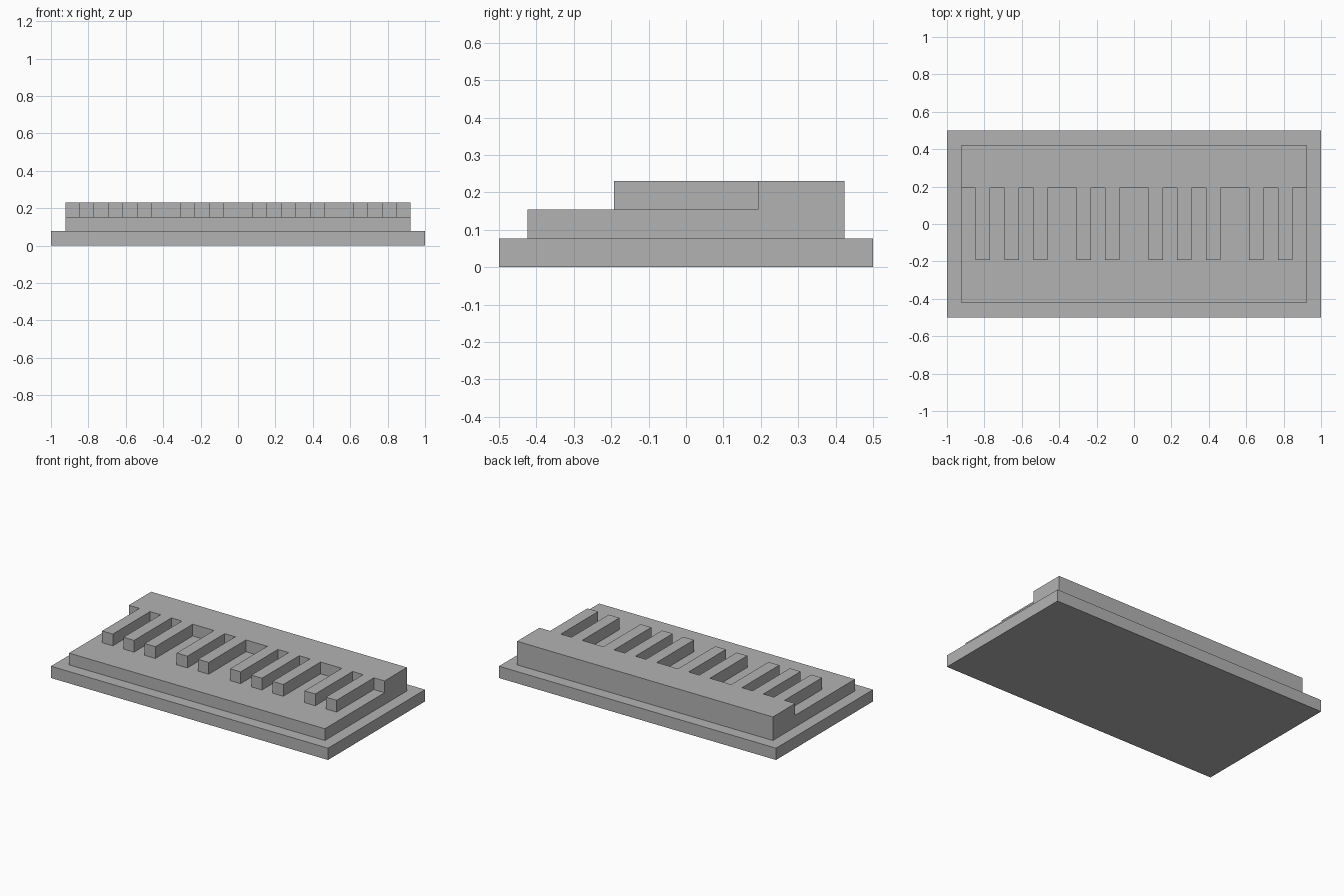
import bpy
import bmesh

if "Cube" in bpy.data.objects:
    bpy.data.objects.remove(bpy.data.objects["Cube"], do_unlink=True)

U = 2 / 26                                  # step size of the whole design
FINGERS = (-11, -9, -7, -4, -2, 1, 3, 5, 8, 10)   # left edge of each raised finger

grey = bpy.data.materials.new("plain grey")
grey.use_nodes = True
colour = (0.45, 0.45, 0.45, 1)
grey.diffuse_color = colour
grey.node_tree.nodes["Principled BSDF"].inputs["Base Color"].default_value = colour


def prism(name, outline, low, high):
    """Extrude a flat outline, given in steps, from low to high."""
    bm = bmesh.new()
    face = bm.faces.new([bm.verts.new((x * U, y * U, low * U)) for x, y in outline])
    top = bmesh.ops.extrude_face_region(bm, geom=[face])["geom"]
    bmesh.ops.translate(bm, vec=(0, 0, (high - low) * U),
                        verts=[v for v in top if isinstance(v, bmesh.types.BMVert)])
    bmesh.ops.recalc_face_normals(bm, faces=bm.faces[:])
    mesh = bpy.data.meshes.new(name)
    bm.to_mesh(mesh)
    bm.free()
    mesh.materials.append(grey)
    obj = bpy.data.objects.new(name, mesh)
    bpy.context.collection.objects.link(obj)
    return obj


def rectangle(x, y):
    return [(-x, -y), (x, -y), (x, y), (-x, y)]


# Wide base plate and the block standing on it
prism("base_plate", rectangle(13, 6.5), 0, 1)
block = prism("comb_block", rectangle(12, 5.5), 1, 3)

# Front recess, leaving a raised back bar with fingers reaching forward
outline = [(-14, -7), (14, -7), (14, 2.5)]
for x in reversed(FINGERS):
    outline += [(x + 1, 2.5), (x + 1, -2.5), (x, -2.5), (x, 2.5)]
outline.append((-14, 2.5))
cutter = prism("recess_cutter", outline, 2, 4)
cutter.hide_render = True

cut = block.modifiers.new("front recess", 'BOOLEAN')
cut.operation = 'DIFFERENCE'
cut.solver = 'EXACT'
cut.object = cutter
bpy.context.view_layer.objects.active = block
bpy.ops.object.modifier_apply(modifier=cut.name)
bpy.data.objects.remove(cutter, do_unlink=True)
